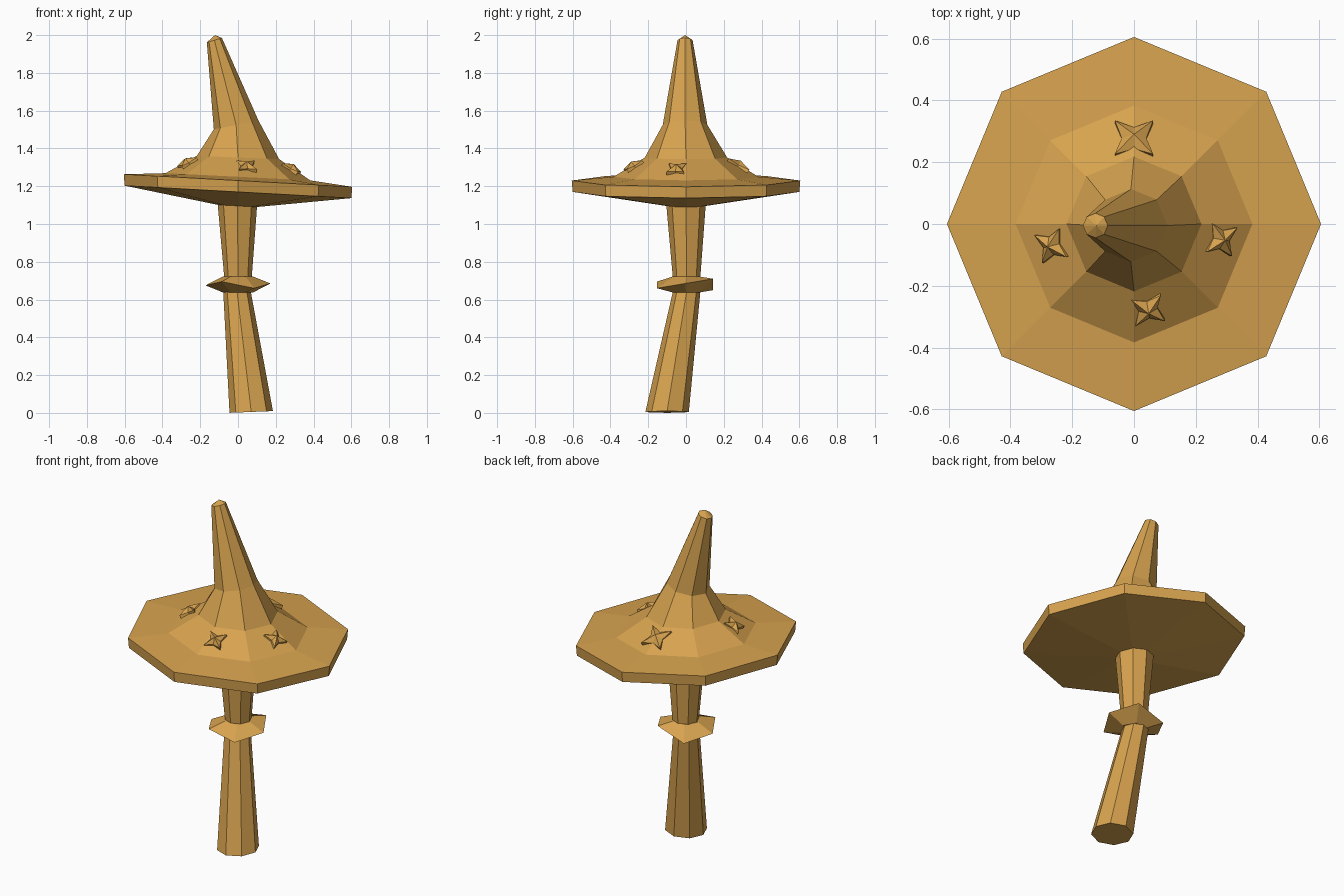
import bpy, bmesh
from math import sin, cos, tau, radians
from mathutils import Vector, Matrix

cube = bpy.data.objects.get("Cube")
if cube:
    bpy.data.objects.remove(cube, do_unlink=True)

# Single warm ochre colour
ochre = bpy.data.materials.new("warm_ochre")
ochre.use_nodes = True
colour = (0.68, 0.365, 0.078, 1)
ochre.diffuse_color = colour
ochre.node_tree.nodes["Principled BSDF"].inputs["Base Color"].default_value = colour


def finish(name, bm):
    bmesh.ops.recalc_face_normals(bm, faces=bm.faces)
    mesh = bpy.data.meshes.new(name)
    bm.to_mesh(mesh)
    bm.free()
    mesh.materials.append(ochre)
    obj = bpy.data.objects.new(name, mesh)
    bpy.context.collection.objects.link(obj)
    return obj


def ring(bm, sides, x, y, z, r, slope=0, wobble=None):
    """Polygon ring; slope raises it along x, wobble shifts each corner in z."""
    verts = []
    for i in range(sides):
        a = tau * i / sides
        dz = wobble[i] if wobble else 0
        verts.append(bm.verts.new((x + r * cos(a), y + r * sin(a),
                                   z + slope * r * cos(a) + dz)))
    return verts


def loft(name, sides, rings, apex=None):
    bm = bmesh.new()
    loops = [ring(bm, sides, *spec) for spec in rings]
    for low, high in zip(loops, loops[1:]):
        for i in range(sides):
            j = (i + 1) % sides
            bm.faces.new((low[i], low[j], high[j], high[i]))
    bm.faces.new(loops[0][::-1])
    if apex:
        tip = bm.verts.new(apex)
        for i in range(sides):
            bm.faces.new((loops[-1][i], loops[-1][(i + 1) % sides], tip))
    else:
        bm.faces.new(loops[-1])
    return finish(name, bm)


# Leaning stem
loft("stem", 8, [
    (0.07, -0.1, 0.005, 0.115, 0.04),
    (-0.005, 0.003, 0.64, 0.073),
    (0, 0.003, 0.72, 0.073),
    (-0.003, 0, 1.11, 0.105),
])

# Ragged six-sided collar
loft("collar", 6, [
    (0, 0, 0.637, 0.078),
    (0, -0.005, 0.68, 0.172, 0, (0.005, 0.03, -0.03, -0.005, 0.015, -0.02)),
    (0, 0, 0.722, 0.08),
])

# Wide tilted cap with a bent pointed crown
loft("pointed_cap", 8, [
    (0, 0, 1.095, 0.1, -0.05),
    (0, 0, 1.17, 0.6, -0.055),
    (0, 0, 1.23, 0.605, -0.055),
    (0, 0, 1.25, 0.383, -0.05),
    (0, 0, 1.352, 0.218, -0.04),
    (-0.01, -0.005, 1.525, 0.118, 0.2),
    (-0.125, -0.005, 1.973, 0.04, 0.3),
], apex=(-0.122, -0.005, 2.0))


def star(name, x, y, size):
    """Raised four-pointed star lying on the slope of the cap."""
    dist = Vector((x, y)).length
    out = Vector((x, y, 0)).normalized()
    normal = (out * 0.55 + Vector((0, 0, 1))).normalized()
    side = normal.cross(out).normalized()
    up = side.cross(normal)
    z = 1.25 + (0.383 - dist) * 0.6 - 0.045 * x - 0.008
    frame = Matrix((side, up, normal)).transposed()
    bm = bmesh.new()
    rim, base = [], []
    for i in range(8):
        a = radians(45 * i + 45)
        tip = i % 2 == 0
        r = size if tip else size * 0.45
        rim.append(bm.verts.new((r * cos(a), r * sin(a), 0.012 if tip else 0.006)))
        base.append(bm.verts.new((r * cos(a), r * sin(a), -0.008)))
    peak = bm.verts.new((0, 0, 0.032))
    for i in range(8):
        j = (i + 1) % 8
        bm.faces.new((rim[i], rim[j], peak))
        bm.faces.new((base[i], base[j], rim[j], rim[i]))
    bm.faces.new(base)
    bmesh.ops.transform(bm, matrix=Matrix.Translation((x, y, z)) @ frame.to_4x4(),
                        verts=bm.verts)
    return finish(name, bm)


# Stars around the cap
star("back_star", 0.0, 0.275, 0.088)
star("right_star", -0.265, -0.07, 0.066)
star("front_star", 0.045, -0.275, 0.068)
star("left_star", 0.28, -0.05, 0.066)
